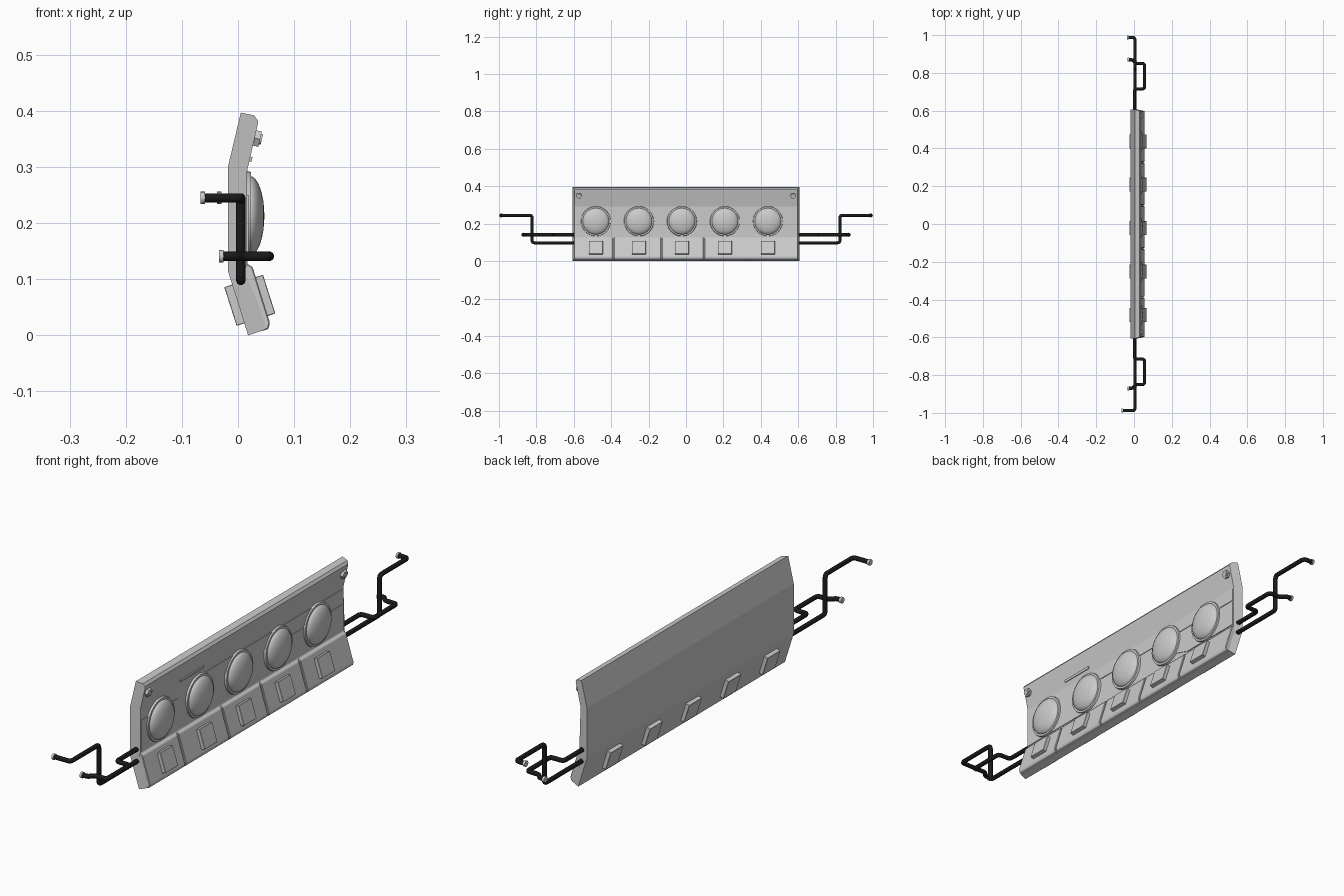
import bpy, bmesh, math
from mathutils import Vector, Matrix

if "Cube" in bpy.data.objects:
    bpy.data.objects.remove(bpy.data.objects["Cube"])

black = bpy.data.materials.new("black_paint")
black.diffuse_color = (0.01, 0.01, 0.01, 1)
black.use_nodes = True
black.node_tree.nodes["Principled BSDF"].inputs["Base Color"].default_value = black.diffuse_color
UNIT_Y = [-0.482 + 0.23 * i for i in range(5)]


def finish(bm, name, smooth=False, bevel=0):
    bmesh.ops.recalc_face_normals(bm, faces=bm.faces)
    me = bpy.data.meshes.new(name)
    bm.to_mesh(me)
    bm.free()
    ob = bpy.data.objects.new(name, me)
    bpy.context.collection.objects.link(ob)
    if smooth:
        bpy.ops.object.select_all(action='DESELECT')
        ob.select_set(True)
        bpy.context.view_layer.objects.active = ob
        bpy.ops.object.shade_smooth_by_angle(angle=math.radians(40))
    if bevel:
        m = ob.modifiers.new("bevel", 'BEVEL')
        m.width, m.segments = bevel, 1
    return ob


def loft(name, a, b, bevel=0):
    """Solid between two matching outlines."""
    bm = bmesh.new()
    va, vb = [bm.verts.new(p) for p in a], [bm.verts.new(p) for p in b]
    n = len(va)
    bm.faces.new(va)
    bm.faces.new(vb[::-1])
    for i in range(n):
        bm.faces.new((va[i], vb[i], vb[(i + 1) % n], va[(i + 1) % n]))
    return finish(bm, name, bevel=bevel)


def box(name, loc, size, tilt=0, bevel=0):
    bm = bmesh.new()
    mat = (Matrix.Translation(loc) @ Matrix.Rotation(math.radians(tilt), 4, 'Y')
           @ Matrix.Diagonal((*size, 1)))
    bmesh.ops.create_cube(bm, size=1, matrix=mat)
    return finish(bm, name, bevel=bevel)


def disc(name, loc, r1, r2, depth, sides, tilt=0):
    """Cylinder or cone whose axis points along +x."""
    bm = bmesh.new()
    mat = Matrix.Translation(loc) @ Matrix.Rotation(math.radians(90 + tilt), 4, 'Y')
    bmesh.ops.create_cone(bm, cap_ends=True, segments=sides, radius1=r1, radius2=r2,
                          depth=depth, matrix=mat)
    return finish(bm, name, smooth=sides > 8)


def tube(name, pts, radius=0.0085, fillet=0.014):
    """Round bar along a path with filleted corners."""
    pts = [Vector(p) for p in pts]
    path = [pts[0]]
    for p, c, n in zip(pts, pts[1:], pts[2:]):
        f = min(fillet, (p - c).length * .45, (n - c).length * .45)
        a, b = c + (p - c).normalized() * f, c + (n - c).normalized() * f
        for k in range(5):
            t = k / 4
            path.append(a * (1 - t) ** 2 + c * 2 * t * (1 - t) + b * t * t)
    path.append(pts[-1])
    cu = bpy.data.curves.new(name, 'CURVE')
    cu.dimensions = '3D'
    cu.bevel_depth, cu.bevel_resolution, cu.use_fill_caps = radius, 3, True
    s = cu.splines.new('POLY')
    s.points.add(len(path) - 1)
    for q, v in zip(s.points, path):
        q.co = (*v, 1)
    ob = bpy.data.objects.new(name, cu)
    bpy.context.collection.objects.link(ob)
    bpy.ops.object.select_all(action='DESELECT')
    ob.select_set(True)
    bpy.context.view_layer.objects.active = ob
    bpy.ops.object.convert(target='MESH')
    ob = bpy.context.object
    ob.data.materials.clear()
    ob.data.materials.append(black)
    bpy.ops.object.shade_smooth_by_angle(angle=math.radians(40))


# Bent main plate: (x, z, half length), slightly narrower at the front
profile = [(0.018, 0, .606), (-.018, .115, .606), (-.018, .30, .606), (.005, .397, .606),
           (.029, .392, .6), (.036, .382, .595), (.035, .375, .595), (.016, .292, .595),
           (.016, .13, .595), (.021, .12, .595), (.050, .022, .595), (.048, .010, .6)]
loft("main_plate", [(x, -h, z) for x, z, h in profile], [(x, h, z) for x, z, h in profile])

# Lower row of block tiles separated by narrow seams
seams = [-.601, -.388, -.130, .097, .325, .601]
tile = [(.010, .115), (.014, .129), (.026, .122), (.057, .022), (.054, .011), (.035, .006)]
for y0, y1 in zip(seams, seams[1:]):
    loft("lower_tile", [(x, y0 + .003, z) for x, z in tile],
         [(x, y1 - .003, z) for x, z in tile], bevel=.002)

# Thin overlay panels on the middle face, as y-z outlines
panels = [[(-.33, .238), (.592, .238), (.592, .286), (-.22, .286), (-.22, .262), (-.31, .262)],
          [(-.592, .135), (-.592, .25), (-.38, .25), (-.32, .212), (-.25, .212), (-.25, .135)],
          [(.33, .135), (.20, .175), (.20, .23), (.592, .23), (.592, .135)]]
for outline in panels:
    loft("middle_panel", [(.012, y, z) for y, z in outline], [(.0185, y, z) for y, z in outline])

# Domes with rims, and tilted square blocks passing through the tiles
for y in UNIT_Y:
    disc("dome_rim", (.018, y, .213), .081, .078, .011, 32)
    bm = bmesh.new()
    bmesh.ops.create_uvsphere(bm, u_segments=32, v_segments=16, radius=1,
                              matrix=Matrix.Translation((.021, y, .213))
                              @ Matrix.Diagonal((.026, .071, .071, 1))
                              @ Matrix.Rotation(math.pi / 2, 4, 'Y'))
    bmesh.ops.bisect_plane(bm, geom=bm.verts[:] + bm.edges[:] + bm.faces[:],
                           plane_co=(.020, 0, 0), plane_no=(1, 0, 0), clear_inner=True)
    finish(bm, "dome", smooth=True)
    box("square_block", (.021, y, .0625), (.0725, .074, .0725), -17.7, .001)

# Upper bolts and slot bar
for s in (-1, 1):
    disc("upper_bolt", (.033, s * .573, .351), .016, .016, .013, 6, 13)
    disc("bolt_core", (.037, s * .573, .350), .009, .009, .011, 12, 13)
box("slot_bar", (.022, -.303, .314), (.006, .136, .009), 13)

# Side rails, mirrored, with a nut on each end
for s in (-1, 1):
    tip = -.030 if s > 0 else -.060
    tube("outer_rail", [(.005, s * .585, .098), (.005, s * .823, .098), (.005, s * .823, .245),
                        (.005, s * .988, .245), (tip, s * .988, .245)])
    disc("outer_rail_nut", (tip - .003, s * .988, .245), .011, .011, .008, 16)
    tube("inner_rail", [(.002, s * .585, .141), (.002, s * .715, .141), (.056, s * .715, .141),
                        (.056, s * .850, .141), (.008, s * .850, .141), (-.008, s * .870, .141),
                        (-.028, s * .870, .141)])
    disc("inner_rail_nut", (-.030, s * .870, .141), .011, .011, .008, 16)
